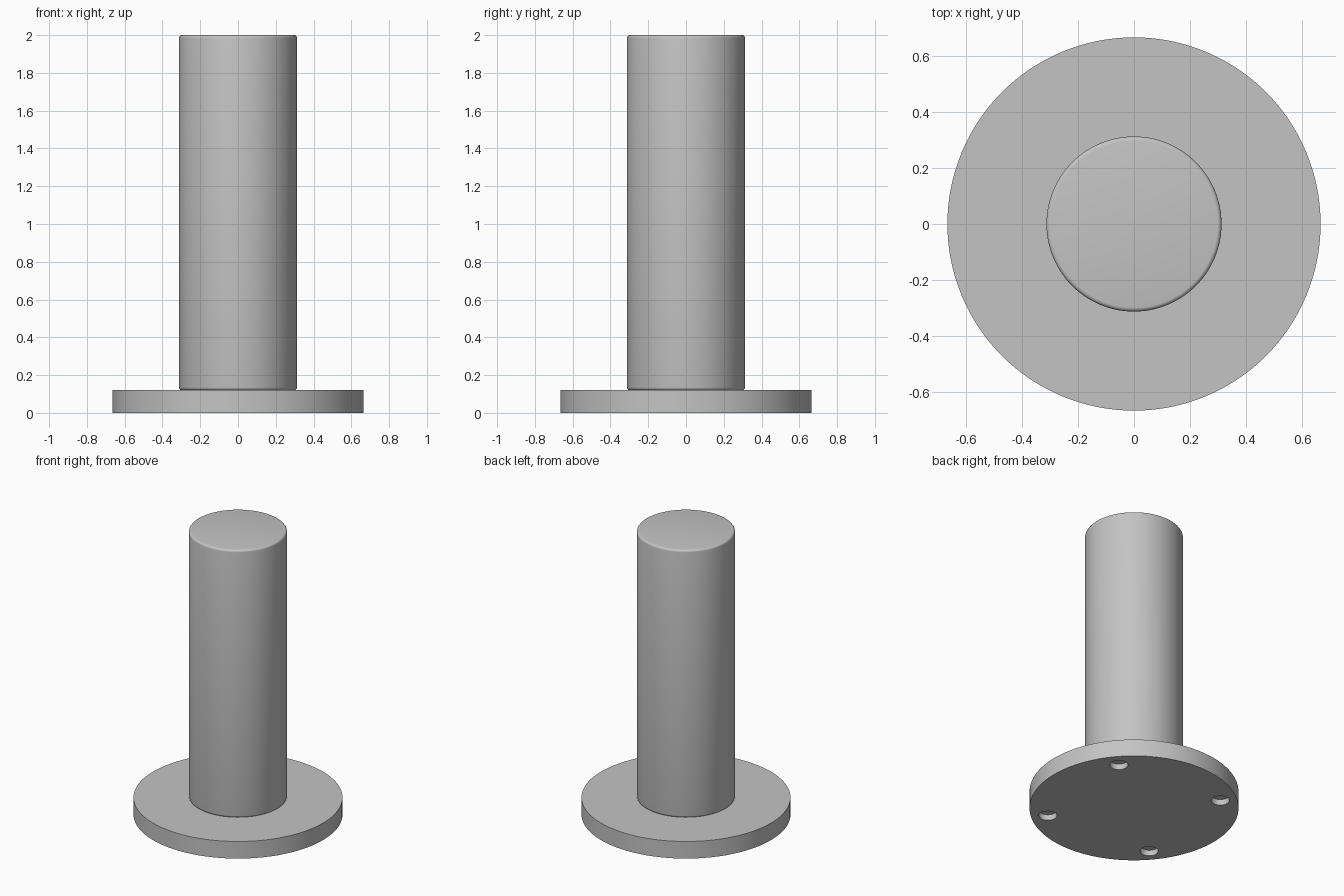
import bpy
from math import cos, sin, radians

cube = bpy.data.objects.get("Cube")
if cube:
    bpy.data.objects.remove(cube, do_unlink=True)

grey = bpy.data.materials.new("plain grey")
grey.use_nodes = True
colour = (0.55, 0.55, 0.55, 1)
grey.diffuse_color = colour
grey.node_tree.nodes["Principled BSDF"].inputs["Base Color"].default_value = colour


def cylinder(name, radius, bottom, top, x=0, y=0, sides=96):
    bpy.ops.mesh.primitive_cylinder_add(
        vertices=sides, radius=radius, depth=top - bottom,
        location=(x, y, (bottom + top) / 2))
    obj = bpy.context.object
    obj.name = name
    obj.data.materials.append(grey)
    return obj


def apply_modifier(obj, mod):
    bpy.context.view_layer.objects.active = obj
    bpy.ops.object.modifier_apply(modifier=mod.name)


def smooth(obj):
    bpy.ops.object.select_all(action="DESELECT")
    obj.select_set(True)
    bpy.context.view_layer.objects.active = obj
    bpy.ops.object.shade_smooth_by_angle(angle=radians(35))


# Round base plate
PLATE_TOP = 0.12
base = cylinder("base_plate", 0.665, 0, PLATE_TOP, sides=128)

# Four blind screw holes in the underside
for i in range(4):
    a = radians(40 + 90 * i)
    cutter = cylinder("hole_cutter", 0.058, -0.05, 0.04,
                      0.557 * cos(a), 0.557 * sin(a), sides=32)
    cutter.hide_render = True
    cut = base.modifiers.new("hole", "BOOLEAN")
    cut.operation = "DIFFERENCE"
    cut.solver = "EXACT"
    cut.object = cutter
    apply_modifier(base, cut)
    bpy.data.objects.remove(cutter, do_unlink=True)
smooth(base)

# Column with softly rounded rims
column = cylinder("column", 0.312, PLATE_TOP, 2)
rim = column.modifiers.new("rounded_rim", "BEVEL")
rim.width = 0.015
rim.segments = 4
rim.limit_method = "ANGLE"
rim.angle_limit = radians(60)
apply_modifier(column, rim)
smooth(column)
